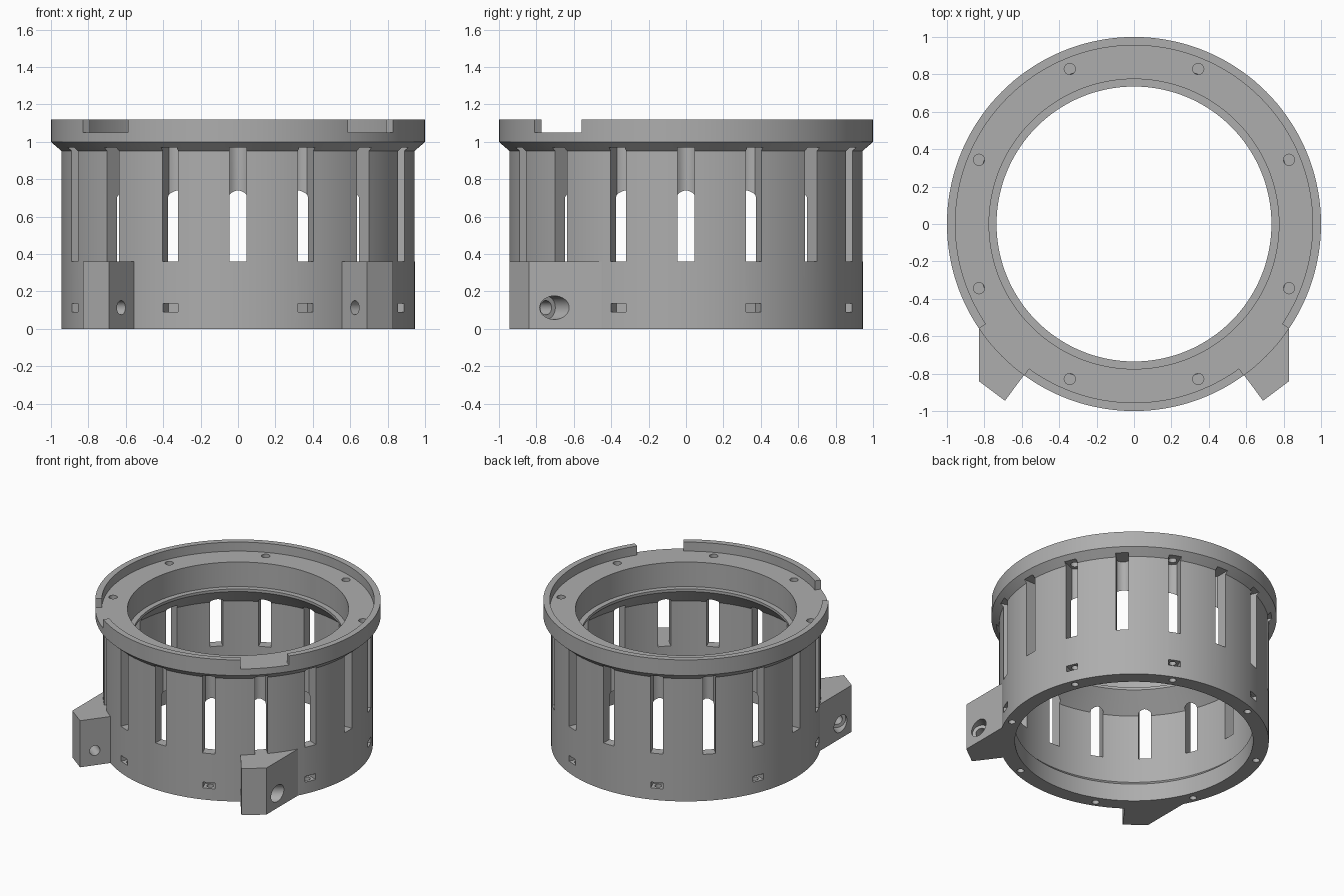
import bpy, bmesh, math
from mathutils import Matrix, Vector

if "Cube" in bpy.data.objects:
    bpy.data.objects.remove(bpy.data.objects["Cube"])

grey = bpy.data.materials.new("grey")
grey.diffuse_color = (0.42, 0.42, 0.42, 1)
grey.use_nodes = True
grey.node_tree.nodes["Principled BSDF"].inputs["Base Color"].default_value = grey.diffuse_color
SEG = 144


def make(name, bm):
    bmesh.ops.recalc_face_normals(bm, faces=bm.faces)
    mesh = bpy.data.meshes.new(name)
    bm.to_mesh(mesh)
    bm.free()
    ob = bpy.data.objects.new(name, mesh)
    bpy.context.collection.objects.link(ob)
    mesh.materials.append(grey)
    return ob


def prism(bm, pts, z0, z1, angle=0.0):
    """Extrude a plan outline from z0 to z1, turned about z."""
    rot = Matrix.Rotation(angle, 3, 'Z')
    low = [bm.verts.new(rot @ Vector((x, y, z0))) for x, y in pts]
    high = [bm.verts.new(rot @ Vector((x, y, z1))) for x, y in pts]
    bm.faces.new(low[::-1])
    bm.faces.new(high)
    n = len(pts)
    for i in range(n):
        j = (i + 1) % n
        bm.faces.new((low[i], low[j], high[j], high[i]))


def drill(bm, a, b, r, seg=24):
    """Cylinder from a to b."""
    a, b = Vector(a), Vector(b)
    d = b - a
    m = Matrix.Translation((a + b) / 2) @ d.to_track_quat('Z', 'Y').to_matrix().to_4x4()
    bmesh.ops.create_cone(bm, cap_ends=True, segments=seg, radius1=r, radius2=r,
                          depth=d.length, matrix=m)


def arc(r, a0, a1, n):
    return [(r * math.cos(math.radians(a0 + (a1 - a0) * i / n)),
             r * math.sin(math.radians(a0 + (a1 - a0) * i / n))) for i in range(n + 1)]


def cut(ob, cutter):
    cutter.hide_render = True
    mod = ob.modifiers.new("cut", 'BOOLEAN')
    mod.operation, mod.solver, mod.object = 'DIFFERENCE', 'EXACT', cutter
    bpy.context.view_layer.objects.active = ob
    bpy.ops.object.modifier_apply(modifier=mod.name)
    bpy.data.objects.remove(cutter)


def smooth(ob):
    bpy.ops.object.select_all(action='DESELECT')
    ob.select_set(True)
    bpy.context.view_layer.objects.active = ob
    bpy.ops.object.shade_smooth_by_angle(angle=math.radians(25))


# housing: turned ring with flared rim, recessed seat and inner shoulder
profile = [(0.835, 0), (0.945, 0), (0.945, 0.95), (1.0, 1.0), (1.0, 1.12), (0.955, 1.12),
           (0.955, 1.05), (0.775, 1.05), (0.775, 0.86), (0.735, 0.86), (0.735, 0.84),
           (0.87, 0.705), (0.87, 0.17), (0.835, 0.135)]
bm = bmesh.new()
rings = []
for s in range(SEG):
    a = 2 * math.pi * s / SEG
    rings.append([bm.verts.new((r * math.cos(a), r * math.sin(a), z)) for r, z in profile])
for s in range(SEG):
    p, q = rings[s], rings[(s + 1) % SEG]
    for i in range(len(profile)):
        j = (i + 1) % len(profile)
        bm.faces.new((p[i], q[i], q[j], p[j]))
housing = make("housing", bm)

# sixteen tall slots with a hollow rounded floor
bm = bmesh.new()
slot = [(1.1, -0.045)] + [(0.855 - 0.02 * (1 - (t / 4) ** 2), 0.045 * t / 4)
                          for t in range(-4, 5)] + [(1.1, 0.045)]
for k in range(16):
    prism(bm, slot, 0.36, 0.97, k * math.pi / 8)
cut(housing, make("slot_cutter", bm))

# eight nut pockets near the foot
bm = bmesh.new()
pocket = [(0.865, -0.043), (1.1, -0.043), (1.1, 0.043), (0.865, 0.043)]
for k in range(8):
    prism(bm, pocket, 0.09, 0.135, math.radians(22.5 + 45 * k))
cut(housing, make("pocket_cutter", bm))

# screw holes through the seat and up from the foot
bm = bmesh.new()
for k in range(8):
    a = math.radians(22.5 + 45 * k)
    x, y = 0.897 * math.cos(a), 0.897 * math.sin(a)
    drill(bm, (x, y, 0.93), (x, y, 1.09), 0.03)
    drill(bm, (x, y, -0.05), (x, y, 0.18), 0.025)
cut(housing, make("screw_cutter", bm))

# two notches in the rim lip
bm = bmesh.new()
for mid in (-44, -136):
    prism(bm, arc(0.9, mid - 10, mid + 10, 8) + arc(1.1, mid + 10, mid - 10, 8), 1.05, 1.3)
cut(housing, make("notch_cutter", bm))
smooth(housing)

# mounting lugs with an angled, counterbored bolt hole
for name, s in (("right_lug", 1), ("left_lug", -1)):
    outline = [(0.83, -0.45), (0.83, -0.84), (0.69, -0.945), (0.56, -0.77)]
    outline += arc(0.9, -54, -29, 10)
    bm = bmesh.new()
    prism(bm, [(s * x, y) for x, y in outline], 0, 0.36)
    lug = make(name, bm)
    start, axis = Vector((s * 0.625, -0.857, 0.113)), Vector((s * 0.8, 0.6, 0))
    for r, t0, t1 in ((0.038, -0.1, 0.5), (0.063, 0.18, 0.5)):
        bm = bmesh.new()
        drill(bm, start + axis * t0, start + axis * t1, r, 32)
        cut(lug, make("bolt_cutter", bm))
    smooth(lug)
